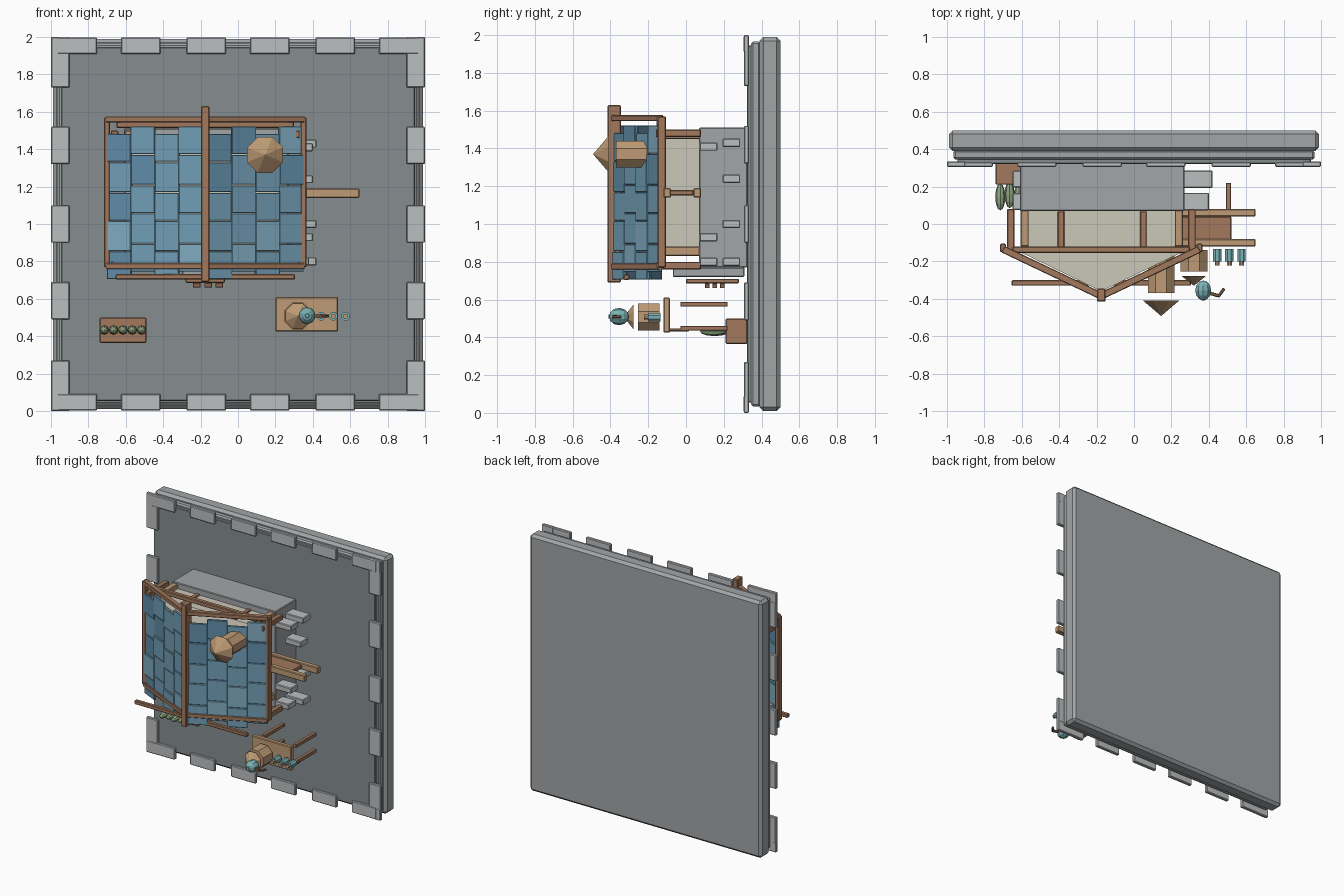
import bpy, bmesh, math, random
from mathutils import Vector, Matrix

if "Cube" in bpy.data.objects:
    bpy.data.objects.remove(bpy.data.objects["Cube"])
random.seed(4)

COL = dict(stone=(.36, .38, .39), light=(.5, .52, .53), slab=(.24, .27, .28), wood=(.36, .19, .11),
           tan=(.52, .33, .18), wall=(.6, .57, .48), b1=(.12, .27, .4), b2=(.17, .35, .48),
           b3=(.22, .42, .55), teal=(.2, .45, .47), green=(.28, .38, .22), dark=(.25, .13, .08))
MATS = {}
for k, c in COL.items():
    MATS[k] = bpy.data.materials.new(k)
    MATS[k].diffuse_color = (*c, 1)


def finish(name, bm, col, bevel=0):
    bmesh.ops.recalc_face_normals(bm, faces=bm.faces)
    me = bpy.data.meshes.new(name)
    bm.to_mesh(me)
    bm.free()
    me.materials.append(MATS[col])
    ob = bpy.data.objects.new(name, me)
    bpy.context.collection.objects.link(ob)
    if bevel:
        m = ob.modifiers.new("bevel", 'BEVEL')
        m.width, m.segments = bevel, 1
    return ob


def box(name, x, y, z, col, bevel=.005):
    bm = bmesh.new()
    c = Vector(((x[0]+x[1])/2, (y[0]+y[1])/2, (z[0]+z[1])/2))
    s = (x[1]-x[0], y[1]-y[0], z[1]-z[0])
    bmesh.ops.create_cube(bm, size=1, matrix=Matrix.Translation(c) @ Matrix.Diagonal((*s, 1)))
    return finish(name, bm, col, bevel)


def beam(name, p, q, w, d, col, up=(0, 0, 1), bevel=.004):
    """Box running from p to q; d is its size along up, w across."""
    p, q, u = Vector(p), Vector(q), Vector(up)
    a = (q-p).normalized()
    s = a.cross(u).normalized()
    u = s.cross(a)
    M = Matrix((a, s, u)).transposed().to_4x4()
    M.translation = (p+q)/2
    bm = bmesh.new()
    bmesh.ops.create_cube(bm, size=1, matrix=M @ Matrix.Diagonal(((q-p).length, w, d, 1)))
    return finish(name, bm, col, bevel)


def cone(name, x, z, y0, y1, r0, r1, col, n=8):
    """Cone or prism along y, radius r0 at y0 and r1 at y1."""
    bm = bmesh.new()
    M = Matrix.Translation((x, (y0+y1)/2, z)) @ Matrix.Rotation(math.pi/2, 4, 'X') @ Matrix.Rotation(math.pi/n, 4, 'Z')
    bmesh.ops.create_cone(bm, cap_ends=True, segments=n, radius1=r0, radius2=r1, depth=abs(y1-y0), matrix=M)
    return finish(name, bm, col)


def ball(name, c, s, col, u=10, v=6):
    bm = bmesh.new()
    M = Matrix.Translation(c) @ Matrix.Rotation(math.pi/2, 4, 'X') @ Matrix.Diagonal((s[0], s[2], s[1], 1))
    bmesh.ops.create_uvsphere(bm, u_segments=u, v_segments=v, radius=1, matrix=M)
    return finish(name, bm, col)


# Stepped base slab
box("base_slab", (-.99, .99), (.39, .5), (.01, 1.99), 'stone', .02)
box("base_step", (-.965, .965), (.345, .395), (.035, 1.965), 'stone', .01)
box("base_top", (-.945, .945), (.322, .35), (.055, 1.945), 'slab', .005)

# Border stones
for s in (-1, 1):
    for i, cx in enumerate((-.86, -.52, -.17, .17, .52, .86)):
        zc = 1 + s*.953
        box("edge_stone", (cx-.105, cx+.105), (.305, .332), (zc-.045, zc+.045), 'light')
    for cz in (.17, .59, 1.0, 1.42, 1.83):
        xc = s*.95
        box("edge_stone", (xc-.05, xc+.05), (.307, .334), (cz-.1, cz+.1), 'light')
    for t in (-1, 1):
        box("corner_stone", sorted((s*.9, s)), (.306, .333), sorted((1+t*.91, 1+t)), 'light')

# Stone ground floor and plaster upper floor
box("ground_floor", (-.61, .27), (.07, .325), (.77, 1.51), 'stone')
box("upper_floor", (-.575, .225), (-.14, .075), (.85, 1.465), 'wall')
for x in (-.585, .24):
    for z in (.855, 1.475):
        box("corner_post", (x-.022, x+.022), (-.12, .075), (z-.025, z+.025), 'tan')
for x in (-.39, .05):
    box("wall_stud", (x-.018, x+.018), (-.125, .07), (.83, 1.475), 'wood')

# Projecting wall stones
for y, z, w in ((.12, 1.41, .4), (.12, .93, .4), (.12, .8, .38), (.24, 1.43, .42), (.24, 1.24, .4),
                (.24, 1.0, .42), (.24, .8, .42)):
    box("wall_stone", (.25, w), (y-.047, y+.047), (z-.022, z+.022), 'light')
for y, z in ((.12, 1.2), (.24, 1.4), (.24, .95)):
    box("wall_stone", (-.65, -.6), (y-.045, y+.045), (z-.022, z+.022), 'light')

# Doorway on the lower side
box("door_frame", (-.3, -.05), (-.07, .31), (.72, .77), 'stone')
box("door", (-.28, -.07), (0, .28), (.685, .71), 'wood')
for i in range(3):
    box("door_slat", (-.24+.06*i, -.2+.06*i), (.1+.04*i, .125+.04*i), (.66, .685), 'dark', .002)

# Hanging sign between two side beams
for y in (-.1, .06):
    box("side_beam", (.22, .65), (y-.02, y+.02), (1.14, 1.19), 'tan')
box("sign_panel", (.25, .52), (-.085, .04), (1.15, 1.18), 'wood')

# Roof: staggered tiles on each slope, with frame
RIDGE, RX = -.385, -.175
for s in (-1, 1):
    eave = Vector((RX+s*.525, -.135, 0))
    top = Vector((RX, RIDGE, 0))
    d = top-eave
    nrm = d.cross(Vector((0, 0, 1))).normalized()
    if nrm.y > 0:
        nrm = -nrm
    for c in range(4):
        off = .04*((c+(s > 0)) % 2)
        for r in range(5):
            z0 = .705+off+r*.157
            lift = nrm*random.uniform(-.004, .006)
            mid = eave + d*((c+.52)/4.1) + lift
            beam("roof_tile", mid-d*.123+Vector((0, 0, z0+.074)), mid+d*.123+Vector((0, 0, z0+.074)),
                 .018, .148 + .012*(r % 2), random.choice(('b1', 'b2', 'b2', 'b3')), bevel=.003)
    # Eave board, gable rafters and brackets
    box("eave_board", (eave.x-.016, eave.x+.016), (-.15, -.105), (.77, 1.57), 'wood')
    for z in (.775, 1.56):
        beam("gable_rafter", eave+Vector((0, 0, z)), top+Vector((0, 0, z)), .038, .032, 'wood')
    for z in (.78, 1.48):
        bx = RX+s*.485
        box("eave_bracket", (bx-.02, bx+.02), (-.16, .08), (z-.02, z+.02), 'wood')
box("ridge_beam", (RX-.022, RX+.022), (-.415, -.345), (.69, 1.63), 'wood')
box("front_tie_beam", (-.655, .305), (-.33, -.3), (.703, .732), 'wood')
for z in (.8, 1.53):
    box("gable_tie", (-.65, .3), (-.155, -.12), (z-.017, z+.017), 'wood')

# Plaster gable triangles
for z in (.87, 1.46):
    bm = bmesh.new()
    vs = [bm.verts.new((x, y, z-.01)) for x, y in ((-.65, -.13), (.3, -.13), (RX, -.36))]
    f = bm.faces.new(vs)
    ext = bmesh.ops.extrude_face_region(bm, geom=[f])
    bmesh.ops.translate(bm, vec=(0, 0, .02), verts=[v for v in ext['geom'] if isinstance(v, bmesh.types.BMVert)])
    finish("gable_wall", bm, 'wall')

# Roof chimney and its pointed cap
cone("chimney", .145, 1.37, -.15, -.37, .076, .076, 'tan')
cone("chimney_cap", .145, 1.37, -.41, -.492, .104, 0, 'tan')

# Table, legs, small lantern
box("table_top", (.2, .535), (-.12, -.085), (.425, .61), 'tan')
box("table_rail", (.22, .52), (-.09, .015), (.43, .448), 'wood')
for x in (.235, .505):
    for z in (.448, .575):
        box("table_leg", (x-.014, x+.014), (-.03, .22), (z-.013, z+.013), 'wood', .003)
cone("table_lantern", .32, .508, -.14, -.255, .078, .078, 'tan')
cone("lantern_cap", .32, .508, -.277, -.33, .072, 0, 'tan')

# Teapot and cups
ball("teapot", (.37, -.355, .51), (.045, .053, .046), 'teal')
cone("teapot_lid", .37, .51, -.395, -.41, .016, .01, 'teal')
beam("teapot_spout", (.405, -.37, .508), (.455, -.385, .508), .018, .018, 'dark')
beam("teapot_spout_tip", (.45, -.39, .508), (.482, -.345, .508), .016, .016, 'dark')
for x in (.445, .51, .575):
    cone("cup", x, .507, -.135, -.2, .024, .024, 'teal')
    cone("cup_foot", x, .507, -.2, -.222, .014, .014, 'tan')

# Planter with shrubs
box("planter", (-.74, -.49), (.21, .325), (.365, .5), 'wood')
for i in range(5):
    ball("shrub", (-.715+i*.05, .145+.012*(i % 2), .433), (.027, .072, .026), 'green', 8, 6)

for m in bpy.data.materials:
    if m.users and not m.is_grease_pencil:
        m.use_nodes = True
        m.node_tree.nodes["Principled BSDF"].inputs["Base Color"].default_value = m.diffuse_color
